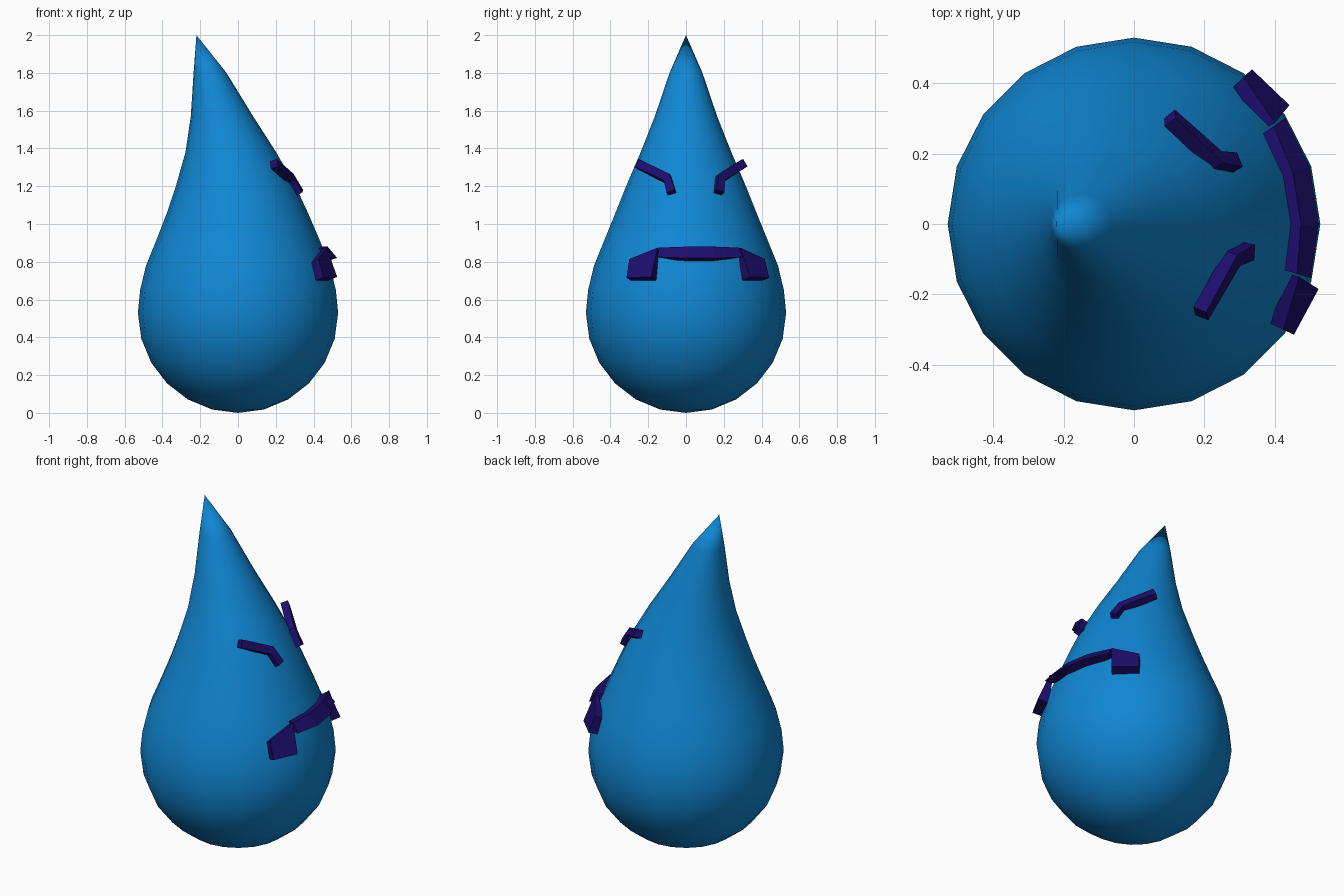
import bpy, bmesh
from math import sin, cos, radians, pi
from mathutils import Vector

if "Cube" in bpy.data.objects:
    bpy.data.objects.remove(bpy.data.objects["Cube"])

SIDES = 20
AXIS = radians(9)      # the face looks 9 degrees off +x


def finish(name, bm, color, smooth=False):
    bmesh.ops.recalc_face_normals(bm, faces=bm.faces)
    me = bpy.data.meshes.new(name)
    bm.to_mesh(me)
    bm.free()
    for p in me.polygons:
        p.use_smooth = smooth
    mat = bpy.data.materials.new(name + "_color")
    mat.diffuse_color = color
    mat.use_nodes = True
    mat.node_tree.nodes["Principled BSDF"].inputs["Base Color"].default_value = mat.diffuse_color
    me.materials.append(mat)
    ob = bpy.data.objects.new(name, me)
    bpy.context.collection.objects.link(ob)
    return ob


def loft(bm, rings):
    """Skin a list of equal-length closed rings and cap both ends."""
    vs = [[bm.verts.new(p) for p in r] for r in rings]
    n = len(vs[0])
    for a, b in zip(vs, vs[1:]):
        for i in range(n):
            j = (i + 1) % n
            bm.faces.new((a[i], a[j], b[j], b[i]))
    bm.faces.new(vs[0])
    bm.faces.new(vs[-1])


def mirror(p):
    """Reflect a point in the face's centre plane."""
    c, s = cos(2 * AXIS), sin(2 * AXIS)
    return Vector((p[0] * c + p[1] * s, p[0] * s - p[1] * c, p[2]))


BLUE = (0.005, 0.24, 0.65, 1)
INDIGO = (0.012, 0.004, 0.15, 1)

# teardrop body: round bottom, then (z, radius, centre x) up to the bent tip
R = 0.53
rings = [(R - R * cos(radians(a)), R * sin(radians(a)), 0) for a in range(15, 91, 15)]
rings += [(0.65, 0.518, 0), (0.78, 0.487, 0), (0.92, 0.43, 0), (1.06, 0.373, -0.003),
          (1.2, 0.317, -0.012), (1.38, 0.24, -0.038), (1.57, 0.165, -0.085),
          (1.8, 0.087, -0.148)]
bm = bmesh.new()
tube = [[bm.verts.new((cx + r * cos(2 * pi * i / SIDES), r * sin(2 * pi * i / SIDES), z))
         for i in range(SIDES)] for z, r, cx in rings]
base, tip = bm.verts.new((0, 0, 0)), bm.verts.new((-0.22, 0, 2))
for i in range(SIDES):
    j = (i + 1) % SIDES
    for a, b in zip(tube, tube[1:]):
        bm.faces.new((a[i], a[j], b[j], b[i]))
    bm.faces.new((base, tube[0][j], tube[0][i]))
    bm.faces.new((tip, tube[-1][i], tube[-1][j]))
finish("drop_body", bm, BLUE, True)

# mouth bar wrapped round the body: sections of (radius, z)
end = [(0.445, 0.87), (0.485, 0.875), (0.525, 0.825), (0.475, 0.822)]
mid = [(0.425, 0.88), (0.475, 0.88), (0.525, 0.82), (0.46, 0.80)]
bm = bmesh.new()
loft(bm, [[(r * cos(radians(a)), r * sin(radians(a)), z) for r, z in sec]
          for a, sec in ((-17, end), (0, mid), (18, mid), (35, end))])
finish("mouth_bar", bm, INDIGO)

# drooping mouth corners
inner = [(0.45, -0.145, 0.87), (0.47, -0.15, 0.875), (0.525, -0.185, 0.72), (0.475, -0.155, 0.70)]
outer = [(0.382, -0.28, 0.79), (0.425, -0.30, 0.815), (0.455, -0.315, 0.715), (0.41, -0.29, 0.70)]
corner = [[Vector(p) for p in r] for r in (inner, outer)]
for name, f in (("mouth_corner_left", Vector), ("mouth_corner_right", mirror)):
    bm = bmesh.new()
    loft(bm, [[f(p) for p in r] for r in corner])
    finish(name, bm, INDIGO)

# bent brows: square section swept along three points
path = [Vector(p) for p in ((0.19, -0.255, 1.318), (0.28, -0.098, 1.24), (0.325, -0.077, 1.165))]
sections = []
for k, p in enumerate(path):
    d = (path[min(k + 1, 2)] - path[max(k - 1, 0)]).normalized()
    n = Vector((p.x, p.y, 0)).normalized() + Vector((0, 0, 0.55))
    n = (n - d * n.dot(d)).normalized()
    s = d.cross(n)
    sections.append([p + n * a * 0.021 + s * b * 0.023
                     for a, b in ((-1, -1), (1, -1), (1, 1), (-1, 1))])
for name, f in (("brow_left", Vector), ("brow_right", mirror)):
    bm = bmesh.new()
    loft(bm, [[f(p) for p in r] for r in sections])
    finish(name, bm, INDIGO)
